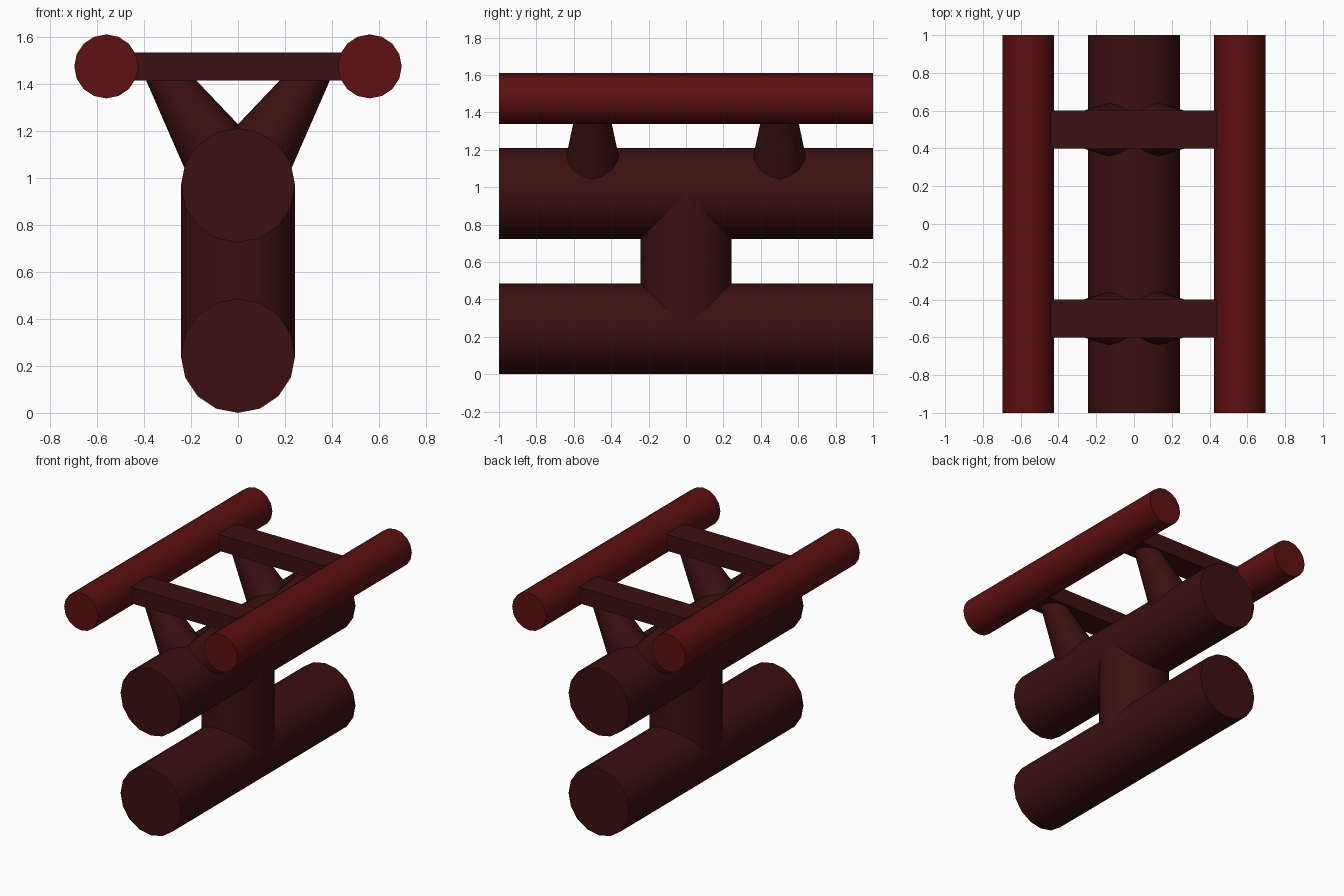
import bpy
import math
from mathutils import Vector

if "Cube" in bpy.data.objects:
    bpy.data.objects.remove(bpy.data.objects["Cube"])

SIDES = 16


def material(name, color):
    m = bpy.data.materials.new(name)
    m.diffuse_color = color
    m.use_nodes = True
    m.node_tree.nodes["Principled BSDF"].inputs["Base Color"].default_value = m.diffuse_color
    return m


DARK = material("dark_maroon", (0.045, 0.005, 0.005, 1))
RED = material("deep_red", (0.11, 0.005, 0.005, 1))


def tube(name, start, end, r1, r2, mat):
    """Smooth 16-sided capped tube (tapered if r1 != r2) between two points."""
    start, end = Vector(start), Vector(end)
    axis = end - start
    bpy.ops.mesh.primitive_cone_add(
        vertices=SIDES, radius1=r1, radius2=r2, depth=axis.length,
        location=(start + end) / 2,
        rotation=axis.to_track_quat('Z', 'Y').to_euler())
    ob = bpy.context.object
    ob.name = name
    ob.data.materials.append(mat)
    bpy.ops.object.shade_smooth_by_angle(angle=math.radians(35))
    return ob


# Main pipes and the post joining them
R, LOW, HIGH = 0.243, 0.243, 0.967
tube("lower_pipe", (0, -1, LOW), (0, 1, LOW), R, R, DARK)
tube("upper_pipe", (0, -1, HIGH), (0, 1, HIGH), R, R, DARK)
tube("post", (0, 0, LOW), (0, 0, HIGH), R, R, DARK)

# Side rails
RAIL_Z = 1.473
for side, s in (("left", -1), ("right", 1)):
    tube(f"{side}_rail", (s * 0.56, -1, RAIL_Z), (s * 0.56, 1, RAIL_Z),
         0.136, 0.136, RED)

# Cross bars, each carried by a V of tapered struts
for place, y in (("front", -0.5), ("back", 0.5)):
    bpy.ops.mesh.primitive_cube_add(size=1, location=(0, y, RAIL_Z))
    bar = bpy.context.object
    bar.name = f"{place}_cross_bar"
    bar.scale = (1.12, 0.2, 0.118)
    bpy.ops.object.transform_apply(location=False, rotation=False, scale=True)
    bar.data.materials.append(DARK)
    for side, s in (("left", -1), ("right", 1)):
        tube(f"{place}_{side}_strut", (0, y, HIGH), (s * 0.336, y, RAIL_Z),
             0.182, 0.075, DARK)
